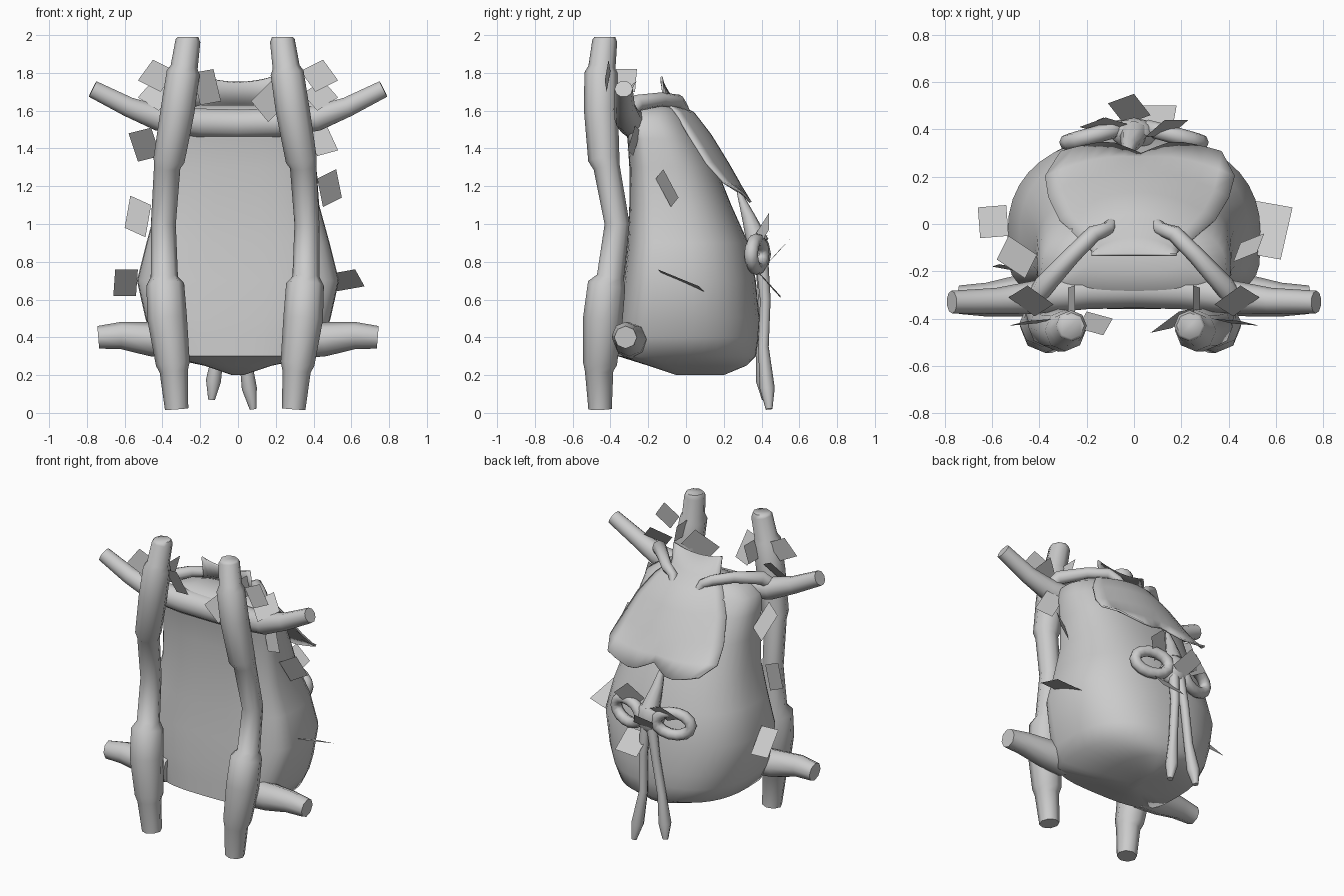
import bpy, bmesh, math
from mathutils import Vector

cube = bpy.data.objects.get("Cube")
if cube:
    bpy.data.objects.remove(cube, do_unlink=True)

grey = bpy.data.materials.new("plain grey")
grey.use_nodes = True
COLOUR = (0.6, 0.6, 0.6, 1)
grey.diffuse_color = COLOUR
grey.node_tree.nodes["Principled BSDF"].inputs["Base Color"].default_value = COLOUR


def finish(name, bm, smooth=True, solid=True):
    if solid:
        bmesh.ops.recalc_face_normals(bm, faces=bm.faces)
    mesh = bpy.data.meshes.new(name)
    bm.to_mesh(mesh)
    bm.free()
    mesh.materials.append(grey)
    if smooth:
        mesh.polygons.foreach_set("use_smooth", [True] * len(mesh.polygons))
        mesh.set_sharp_from_angle(angle=math.radians(62))
    obj = bpy.data.objects.new(name, mesh)
    bpy.context.collection.objects.link(obj)
    return obj


def loft(name, rings, closed=False):
    bm = bmesh.new()
    loops = [[bm.verts.new(p) for p in ring] for ring in rings]
    n = len(loops[0])
    pairs = list(zip(loops, loops[1:]))
    if closed:
        pairs.append((loops[-1], loops[0]))
    for a, b in pairs:
        for i in range(n):
            j = (i + 1) % n
            bm.faces.new((a[i], a[j], b[j], b[i]))
    if not closed:
        bm.faces.new(loops[0])
        bm.faces.new(loops[-1])
    return finish(name, bm)


def tube(name, path, radii, ref=(0, 1, 0), sides=8, closed=False):
    pts = [Vector(p) for p in path]
    last = len(pts) - 1
    rings = []
    for k, p in enumerate(pts):
        if closed:
            t = pts[(k + 1) % len(pts)] - pts[k - 1]
        else:
            t = pts[min(k + 1, last)] - pts[max(k - 1, 0)]
        t.normalize()
        u = Vector(ref)
        u = (u - t * u.dot(t)).normalized()
        v = t.cross(u)
        angles = [math.tau * i / sides for i in range(sides)]
        rings.append([p + (u * math.cos(a) + v * math.sin(a)) * radii[k] for a in angles])
    return loft(name, rings, closed)


def power(value, exponent):
    return math.copysign(abs(value) ** exponent, value)


# Sack: rounded back, flat front; rows are height, half width, front y, back y
LEVELS = [
    (.2, .03, -.05, .2), (.25, .18, -.2, .32), (.3, .41, -.36, .37),
    (.4, .46, -.355, .385), (.5, .49, -.35, .39), (.7, .535, -.33, .37), (.9, .485, -.31, .33),
    (1.1, .43, -.3, .24), (1.3, .415, -.3, .16), (1.45, .41, -.31, .08),
    (1.55, .39, -.33, .02), (1.61, .3, -.28, -.03), (1.63, .2, -.2, -.08)]
rings = []
for z, w, front, back in LEVELS:
    mid = front + (back - front) * 0.4
    ring = []
    for i in range(40):
        a = math.tau * i / 40
        c, s = math.cos(a), math.sin(a)
        if s >= 0:
            ring.append((w * power(c, .85), mid + (back - mid) * power(s, .85), z))
        else:
            ring.append((w * power(c, .7), mid + (mid - front) * power(s, .45), z))
    rings.append(ring)
loft("sack", rings)

# Frame poles with thick bound sections; rows are height, x, y, radius
POLE = [
    (.02, .31, -.455, .062), (.22, .325, -.46, .075), (.26, .33, -.455, .09),
    (.5, .36, -.44, .105), (.68, .37, -.42, .1), (.72, .375, -.4, .072),
    (1, .38, -.365, .066), (1.3, .36, -.42, .07), (1.34, .35, -.435, .083),
    (1.6, .305, -.45, .09), (1.8, .275, -.45, .088), (1.83, .27, -.445, .072),
    (1.97, .25, -.43, .066), (1.99, .25, -.43, .055)]
for side, label in ((-1, "right"), (1, "left")):
    tube(label + "_frame_pole", [(side * x - .015, y, z) for z, x, y, r in POLE],
         [r for z, x, y, r in POLE])

    # Short lower branch stub
    tube(label + "_lower_branch",
         [(side * x, y, z) for x, y, z in
          ((.3, -.29, .38), (.46, -.3, .39), (.62, -.32, .41), (.74, -.32, .4))],
         (.095, .09, .072, .06))

    # Strap from the frame over the top to the flap
    tube(label + "_top_strap",
         [(side * x, y, z) for x, y, z in
          ((.42, -.32, 1.58), (.38, -.26, 1.64), (.26, -.13, 1.66), (.17, -.04, 1.65),
           (.11, -.02, 1.62), (.08, .02, 1.55))],
         (.04, .045, .037, .035, .03, .02), ref=(side, 1, 0))

# Upper branch sagging across the front of the sack
HALF = [(.77, -.33, 1.715), (.58, -.325, 1.62), (.42, -.31, 1.56), (.2, -.28, 1.535)]
path = [(-x, y, z) for x, y, z in HALF] + [(0, -.275, 1.53)] + HALF[::-1]
half_r = [.048, .055, .07, .08]
tube("upper_branch", path, half_r + [.08] + half_r[::-1], sides=10)

# Flap draped over the back; rows are y, z, half width
ROWS = [(-.13, 1.77, .18), (-.06, 1.66, .18), (.04, 1.6, .25), (.13, 1.48, .33),
        (.22, 1.33, .38), (.29, 1.21, .4), (.355, 1.1, .34)]
COLS = 12
bm = bmesh.new()
grid = []
for k, (y, z, w) in enumerate(ROWS):
    v = k / (len(ROWS) - 1)
    sag = .05 * v + .35 * v * (1 - v)
    row = []
    for i in range(COLS + 1):
        u = 2 * i / COLS - 1
        notch = max(0, 1 - abs(u) * 2.5) * max(0, v - .8) * 5
        row.append(bm.verts.new((u * w + .03 * v, y - sag * u * u - .06 * notch,
                                 z - .08 * v * (1 - v) * u * u + .06 * u * u * v ** 6
                                 + .07 * notch + (.03 * u * u - .02) * (1 - v))))
    grid.append(row)
for a, b in zip(grid, grid[1:]):
    for i in range(COLS):
        bm.faces.new((a[i], b[i], b[i + 1], a[i + 1]))
flap = finish("top_flap", bm)
solid = flap.modifiers.new("thickness", "SOLIDIFY")
solid.thickness = 0.012
solid.offset = 0

# Tie: strap, knot, two loops and two hanging tails
tube("flap_tie", [(-.03, .28, 1.17), (-.02, .33, 1.04), (0, .38, .9)],
     (.012, .035, .06), ref=(1, 0, 0))
bm = bmesh.new()
bmesh.ops.create_icosphere(bm, subdivisions=2, radius=1)
bmesh.ops.scale(bm, vec=(.095, .07, .115), verts=bm.verts)
bmesh.ops.translate(bm, vec=(0, .38, .84), verts=bm.verts)
finish("tie_knot", bm)
for side, label in ((-1, "right"), (1, "left")):
    loop = []
    for i in range(14):
        a = math.tau * i / 14
        loop.append((side * (.17 + .11 * math.cos(a)), .375 - .03 * math.cos(a),
                     .84 + .075 * math.sin(a)))
    tube(label + "_tie_loop", loop, [.036] * 14, closed=True)
TAILS = {"right": [(-.02, .4, .82), (-.06, .41, .6), (-.1, .4, .35), (-.13, .41, .17),
                   (-.14, .42, .07)],
         "left": [(.02, .4, .82), (.025, .42, .6), (.03, .41, .35), (.06, .43, .13),
                  (.08, .44, .02)]}
for label, pts in TAILS.items():
    tube(label + "_tie_tail", pts, (.035, .028, .028, .04, .018))

# Loose leaves: each is three corners of a parallelogram
PAIRED = [
    ((.45, -.41, 1.87), (.53, -.43, 1.76), (.41, -.42, 1.7)),
    ((.45, -.26, 1.76), (.53, -.31, 1.67), (.42, -.39, 1.6)),
    ((.25, -.37, 1.82), (.25, -.26, 1.82), (.28, -.27, 1.7))]
SINGLE = [
    ((-.13, -.47, 1.82), (-.09, -.4, 1.65), (-.2, -.37, 1.63)),
    ((.19, -.37, 1.77), (.07, -.46, 1.65), (.16, -.44, 1.54)),
    ((.47, -.27, 1.52), (.53, -.31, 1.39), (.42, -.28, 1.36)),
    ((-.58, -.15, 1.48), (-.46, -.23, 1.51), (-.41, -.13, 1.36)),
    ((.52, -.12, 1.29), (.55, -.04, 1.14), (.45, -.08, 1.09)),
    ((-.57, -.17, 1.15), (-.46, -.19, 1.1), (-.49, -.2, .93)),
    ((-.65, -.06, .76), (-.53, -.05, .76), (-.54, .08, .62)),
    ((.5, .1, .64), (.67, .07, .67), (.62, -.15, .76)),
    ((.05, .37, .95), (.13, .44, 1.06), (.23, .44, .97)),
    ((-.23, .41, .9), (-.12, .45, .97), (-.02, .42, .92)),
    ((-.11, .51, .88), (0, .55, .92), (.07, .46, .82)),
    ((.02, .5, .61), (.18, .5, .62), (.16, .39, .74))]
leaves = SINGLE + PAIRED + [[(-x, y, z) for x, y, z in leaf] for leaf in PAIRED]
for k, leaf in enumerate(leaves):
    a, b, c = map(Vector, leaf)
    bm = bmesh.new()
    bm.faces.new([bm.verts.new(p) for p in (a, b, c, a + c - b)])
    finish("leaf_%d" % (k + 1), bm, smooth=False, solid=False)
